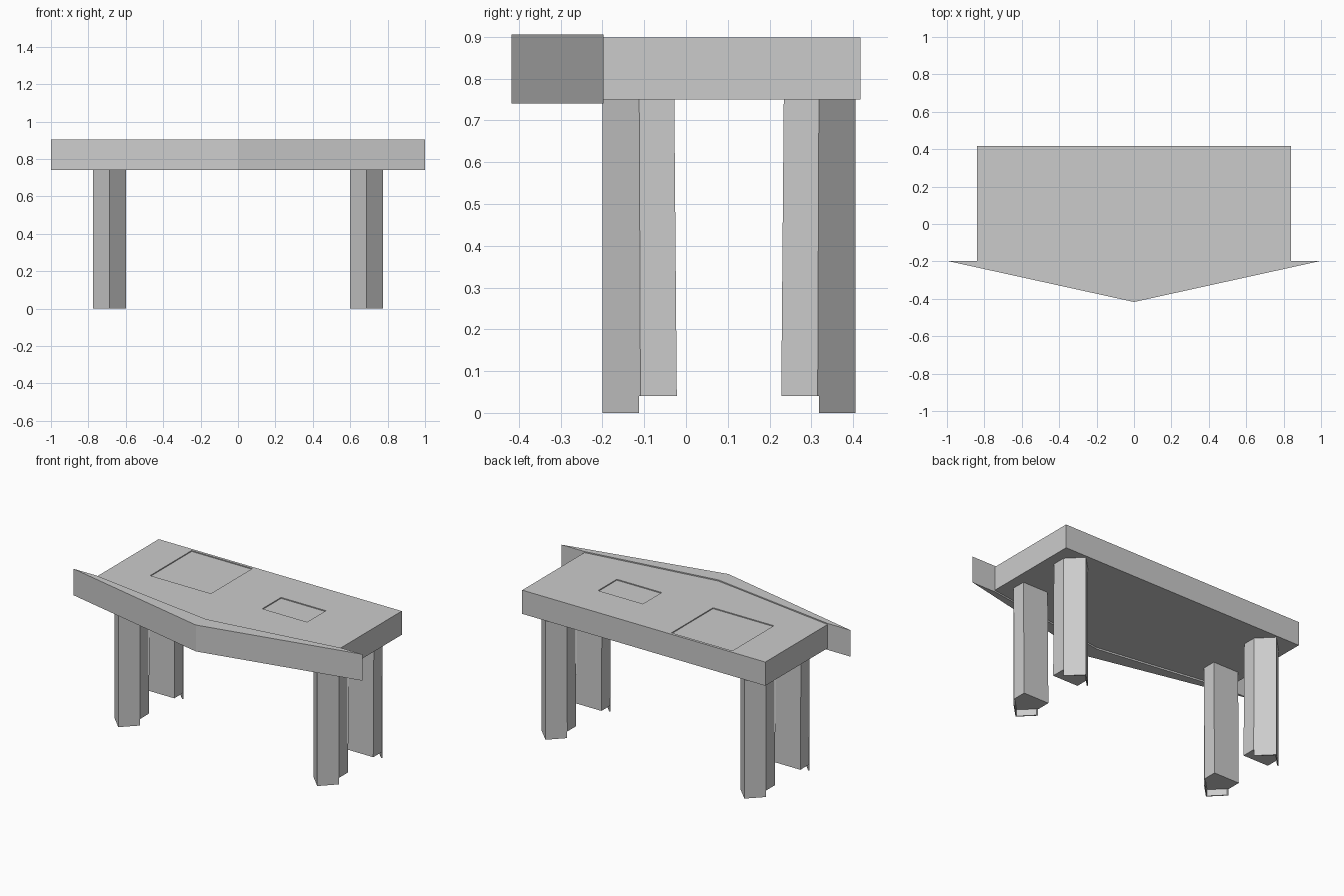
import bpy
import bmesh

default = bpy.data.objects.get("Cube")
if default:
    bpy.data.objects.remove(default, do_unlink=True)

grey = bpy.data.materials.new("light_grey")
grey.use_nodes = True
colour = (0.6, 0.6, 0.6, 1)
grey.diffuse_color = colour
grey.node_tree.nodes["Principled BSDF"].inputs["Base Color"].default_value = colour


def prism(name, outline, z0, z1, top_outline=None):
    """Flat-faced solid from a plan outline, optionally leaning to another outline."""
    bm = bmesh.new()
    low = [bm.verts.new((x, y, z0)) for x, y in outline]
    high = [bm.verts.new((x, y, z1)) for x, y in (top_outline or outline)]
    bm.faces.new(low)
    bm.faces.new(high)
    for i in range(len(low)):
        j = (i + 1) % len(low)
        bm.faces.new((low[i], low[j], high[j], high[i]))
    bmesh.ops.recalc_face_normals(bm, faces=bm.faces)
    mesh = bpy.data.meshes.new(name)
    bm.to_mesh(mesh)
    bm.free()
    mesh.materials.append(grey)
    obj = bpy.data.objects.new(name, mesh)
    bpy.context.collection.objects.link(obj)
    return obj


def rectangle(x0, x1, y0, y1):
    return [(x0, y0), (x1, y0), (x1, y1), (x0, y1)]


# Table top with a shallow pointed front
top = prism("table_top", [(-0.84, 0.417), (-0.84, -0.197), (0, -0.32),
                          (0.84, -0.197), (0.84, 0.417)], 0.75, 0.898)

# Two shallow rectangular recesses cut in the top
recesses = {"large_recess": (-0.60, -0.18, -0.01, 0.4),
            "small_recess": (0.175, 0.485, -0.01, 0.175)}
for name, extent in recesses.items():
    cutter = prism(name, rectangle(*extent), 0.892, 0.95)
    cutter.hide_render = True
    cut = top.modifiers.new(name, "BOOLEAN")
    cut.operation = "DIFFERENCE"
    cut.solver = "EXACT"
    cut.object = cutter
    bpy.context.view_layer.objects.active = top
    bpy.ops.object.modifier_apply(modifier=name)
    bpy.data.objects.remove(cutter, do_unlink=True)

# Bowed front panel, tapering to a point at both ends
prism("front_panel", [(-1, -0.197), (0, -0.417), (1, -0.197), (0.84, -0.197),
                      (0, -0.32), (-0.84, -0.197)], 0.74, 0.905)

# Legs: a solid post wrapped on its outer side by a longer pointed cover
HALF, MIDDLE, THICK = 0.0875, 0.103, 0.009
for side, cx in (("left", 0.6875), ("right", -0.6875)):
    for end, sign in (("front", -1), ("back", 1)):
        def place(points):
            return [(cx + x, MIDDLE + sign * d) for x, d in points]

        def post(inner, shoulder):
            return place([(-HALF, inner), (HALF, inner), (HALF, shoulder),
                          (0, 0.297), (-HALF, shoulder)])

        prism(f"{end}_{side}_leg_post", post(0.125, 0.212), 0.04, 0.75,
              post(0.131, 0.215))
        prism(f"{end}_{side}_leg_cover",
              place([(-HALF, 0.215), (0, 0.303), (HALF, 0.215),
                     (HALF - THICK, 0.215), (0, 0.303 - THICK),
                     (THICK - HALF, 0.215)]), 0, 0.75)
